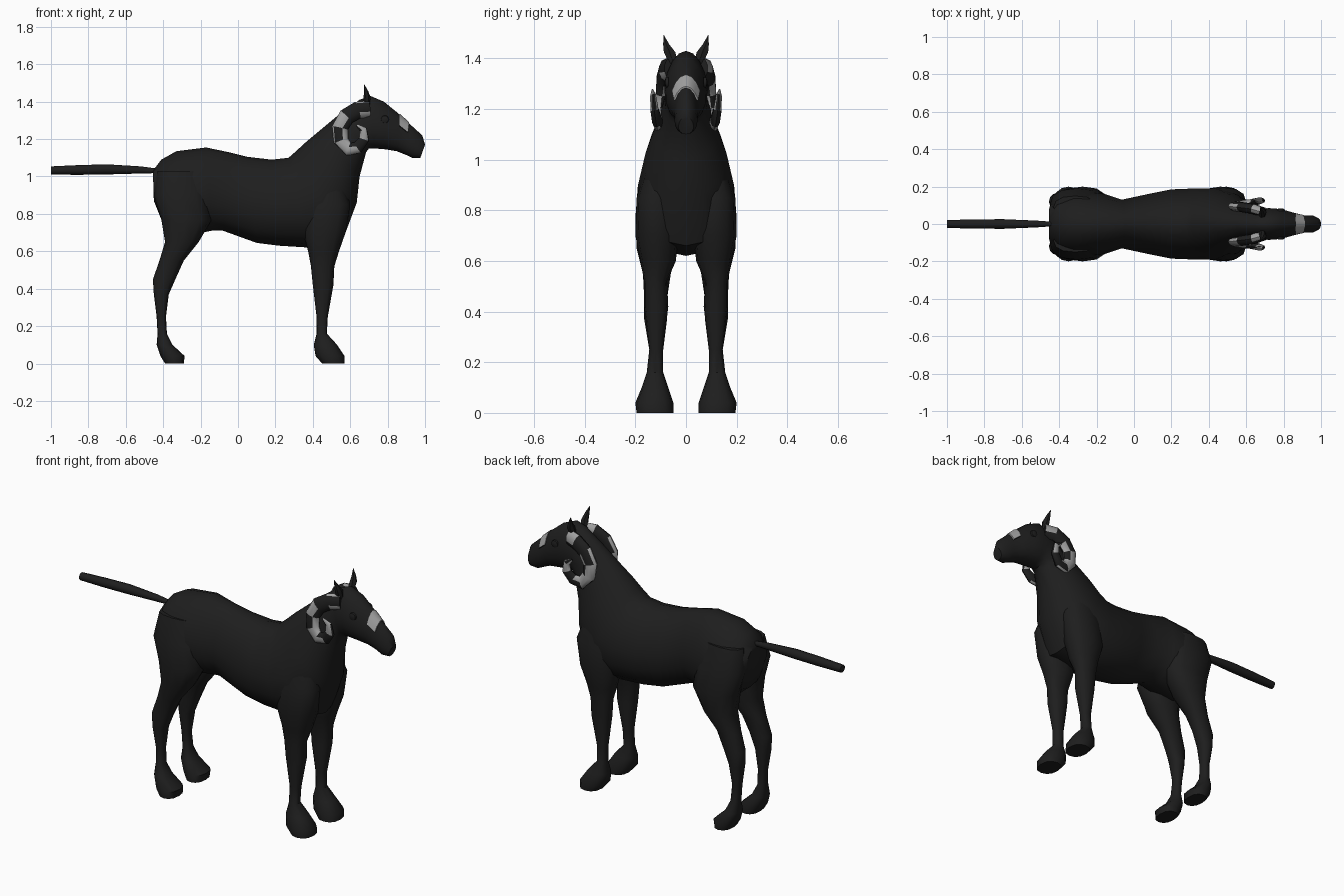
import bpy
import bmesh
import math
from mathutils import Vector

old = bpy.data.objects.get("Cube")
if old:
    bpy.data.objects.remove(old, do_unlink=True)


def material(name, value):
    mat = bpy.data.materials.new(name)
    mat.use_nodes = True
    colour = (value, value, value, 1)
    mat.diffuse_color = colour
    shader = mat.node_tree.nodes["Principled BSDF"]
    shader.inputs["Base Color"].default_value = colour
    shader.inputs["Roughness"].default_value = 0.9
    return mat


BLACK = material("coat black", 0.013)
GREY = material("horn grey", 0.35)


def loft(name, rings, mats=(BLACK,), rule=None, angle=40):
    """Skin a list of point rings into a closed, smooth-shaded tube."""
    bm = bmesh.new()
    loops = [[bm.verts.new(p) for p in ring] for ring in rings]
    count = len(loops[0])
    for r, (a, b) in enumerate(zip(loops, loops[1:])):
        for i in range(count):
            j = (i + 1) % count
            face = bm.faces.new((a[i], a[j], b[j], b[i]))
            if rule:
                face.material_index = rule(r, i)
    bm.faces.new(loops[0])
    bm.faces.new(loops[-1])
    bmesh.ops.recalc_face_normals(bm, faces=bm.faces[:])
    mesh = bpy.data.meshes.new(name)
    bm.to_mesh(mesh)
    bm.free()
    obj = bpy.data.objects.new(name, mesh)
    bpy.context.collection.objects.link(obj)
    for mat in mats:
        mesh.materials.append(mat)
    bpy.ops.object.select_all(action="DESELECT")
    obj.select_set(True)
    bpy.context.view_layer.objects.active = obj
    bpy.ops.object.shade_smooth_by_angle(angle=math.radians(angle))
    return obj


def turn(count):
    return [2 * math.pi * i / count for i in range(count)]


def squared(v, power):
    return math.copysign(abs(v) ** power, v)


def spine_ring(top_x, top_z, low_x, low_z, half, count=16):
    """Egg-shaped ring between a point on the back and one on the belly."""
    top, low = Vector((top_x, 0, top_z)), Vector((low_x, 0, low_z))
    mid, axis = (top + low) / 2, (top - low) / 2
    side = Vector((0, half, 0))
    return [mid + axis * math.cos(t) + side * math.sin(t) * (1 - 0.15 * math.cos(t))
            for t in turn(count)]


def leg_ring(z, x0, x1, y0, y1, side):
    """Rounded-box ring lying flat at height z."""
    return [((x0 + x1) / 2 + (x1 - x0) / 2 * squared(math.cos(t), 0.85),
             side * ((y0 + y1) / 2 + (y1 - y0) / 2 * squared(math.sin(t), 0.85)), z)
            for t in turn(12)]


def tube_rings(path, radii, count, flat=1.0):
    """Rings across a path; flat scales their sideways thickness."""
    points = [Vector(p) for p in path]
    rings = []
    for i, p in enumerate(points):
        along = points[min(i + 1, len(points) - 1)] - points[max(i - 1, 0)]
        across = along.cross(Vector((0, 1, 0))).normalized()
        out = across.cross(along).normalized()
        rings.append([p + radii[i] * (across * math.cos(t) + out * math.sin(t) * flat)
                      for t in turn(count)])
    return rings


# Body, neck and head: back point, belly point, half width
SPINE = [
    (-.455, 1.03, -.45, .87, .09), (-.41, 1.09, -.41, .77, .15),
    (-.33, 1.135, -.3, .68, .18), (-.17, 1.155, -.14, .71, .16),
    (-.05, 1.13, -.08, .71, .13), (.05, 1.105, .1, .645, .16),
    (.18, 1.09, .22, .63, .185), (.27, 1.1, .38, .62, .19),
    (.31, 1.135, .56, .66, .19), (.37, 1.19, .635, .86, .16),
    (.43, 1.24, .65, 1, .125), (.55, 1.34, .685, 1.13, .085),
    (.65, 1.41, .7, 1.15, .08), (.71, 1.43, .73, 1.15, .085),
    (.78, 1.4, .79, 1.145, .08), (.86, 1.335, .85, 1.135, .06),
    (.93, 1.27, .9, 1.115, .045), (.985, 1.22, .93, 1.1, .045),
    (1, 1.17, .975, 1.1, .03),
]
loft("body_and_head", [spine_ring(*row) for row in SPINE])

# Legs: height, back, front, inner side, outer side
FRONT = [
    (0, .45, .57, .05, .195), (.04, .415, .57, .05, .2),
    (.1, .405, .53, .07, .175), (.16, .42, .475, .09, .155),
    (.25, .42, .48, .09, .145), (.42, .4, .51, .07, .165),
    (.52, .39, .515, .075, .165), (.6, .375, .54, .04, .18),
    (.7, .35, .575, .03, .2), (.85, .36, .6, .04, .195),
    (1, .38, .55, .04, .15),
]
HIND = [
    (0, -.39, -.29, .05, .195), (.04, -.415, -.285, .05, .2),
    (.1, -.435, -.35, .07, .175), (.16, -.43, -.38, .09, .155),
    (.25, -.435, -.385, .09, .145), (.37, -.45, -.37, .075, .165),
    (.45, -.455, -.335, .075, .165), (.55, -.42, -.29, .06, .17),
    (.65, -.39, -.21, .03, .195), (.77, -.41, -.14, .02, .2),
    (.9, -.45, -.16, .02, .19), (1.03, -.43, -.2, .03, .15),
]

# Horn curl: back over the head, down, forward and outward
CURL = [
    (.7, .06, 1.36), (.64, .08, 1.355), (.58, .09, 1.32), (.545, .095, 1.26),
    (.55, .1, 1.19), (.59, .108, 1.145), (.64, .115, 1.155),
    (.675, .125, 1.2), (.67, .13, 1.25), (.635, .132, 1.275),
]
HORN_RADII = [.045, .046, .045, .043, .04, .037, .033, .028, .02, .006]


def horn_patch(ring, slot):
    """Grey patches broken up by black ones along the curl."""
    if ring in (1, 6):
        return 0
    return 1 if (ring + slot // 2) % 3 else 0


for side, word in ((1, "left"), (-1, "right")):
    # the animal looks along +x, so the words follow its own travel
    loft("front_leg_" + word, [leg_ring(*row, side) for row in FRONT])
    loft("hind_leg_" + word, [leg_ring(*row, side) for row in HIND])

    path = [(x, side * y, z) for x, y, z in CURL]
    loft("horn_" + word, tube_rings(path, HORN_RADII, 10, flat=0.6),
         (BLACK, GREY), horn_patch)

    # Ear: thin leaf leaning outward to a point
    ear = []
    for x, y, z, wide, deep in ((.685, .045, 1.37, .02, .02), (.69, .065, 1.425, .026, .018),
                                (.685, .078, 1.455, .014, .012), (.675, .088, 1.492, .001, .001)):
        ear.append([(x + deep * math.cos(t), side * (y + wide * math.sin(t)), z)
                    for t in turn(6)])
    loft("ear_" + word, ear)

    # Eye: low dark dome on the cheek
    eye = []
    for out, radius in ((.07, .022), (.08, .02), (.084, .008)):
        eye.append([(.785 + radius * math.cos(t), side * out, 1.305 + radius * math.sin(t))
                    for t in turn(10)])
    loft("eye_" + word, eye)

# Tail: straight, held level
loft("tail", tube_rings([(-.43, 0, 1.03), (-.52, 0, 1.035), (-.7, 0, 1.038),
                         (-.85, 0, 1.035), (-1, 0, 1.032)],
                        [.012, .019, .027, .026, .022], 10))


# Noseband: thin strip wrapped over the bridge of the nose
def strip_ring(t):
    def point(row, grow):
        top_x, top_z, low_x, low_z, half = row
        ring = spine_ring(top_x, top_z + grow, low_x, low_z, half + grow, 16)
        return ring[t % 16]
    back = (.865, 1.33, .857, 1.133, .0585)
    ahead = (.915, 1.284, .89, 1.12, .0495)
    return [point(back, 0), point(back, .006), point(ahead, .006), point(ahead, 0)]


loft("noseband", [strip_ring(t) for t in range(-3, 4)], (BLACK, GREY),
     lambda ring, slot: 1)
